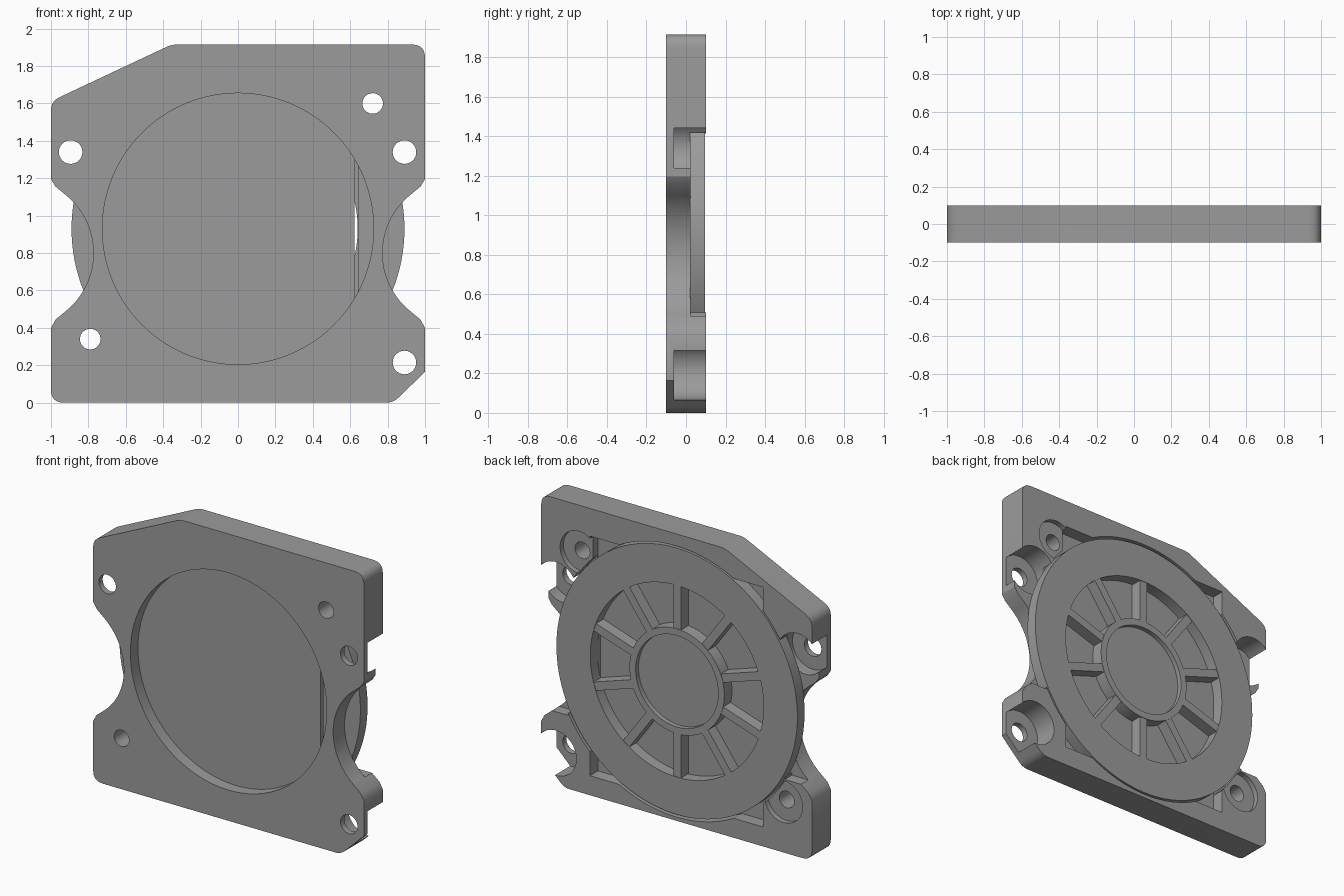
import bpy, bmesh, math
from mathutils import Vector

if "Cube" in bpy.data.objects:
    bpy.data.objects.remove(bpy.data.objects["Cube"])

CZ = 0.93  # height of the disc centre
grey = bpy.data.materials.new("grey")
grey.diffuse_color = (0.33, 0.33, 0.33, 1)
grey.use_nodes = True
grey.node_tree.nodes["Principled BSDF"].inputs["Base Color"].default_value = grey.diffuse_color


def finish(name, bm):
    bmesh.ops.recalc_face_normals(bm, faces=bm.faces)
    me = bpy.data.meshes.new(name)
    bm.to_mesh(me)
    bm.free()
    me.materials.append(grey)
    ob = bpy.data.objects.new(name, me)
    bpy.context.collection.objects.link(ob)
    return ob


def prism(name, pts, y0, y1):
    """Extrude an xz outline along y."""
    bm = bmesh.new()
    a = [bm.verts.new((x, y0, z)) for x, z in pts]
    b = [bm.verts.new((x, y1, z)) for x, z in pts]
    n = len(pts)
    bm.faces.new(a)
    bm.faces.new(b[::-1])
    for i in range(n):
        j = (i + 1) % n
        bm.faces.new((a[i], b[i], b[j], a[j]))
    return finish(name, bm)


def circle(x, z, r, n=48):
    return [(x + r * math.cos(2 * math.pi * i / n),
             z + r * math.sin(2 * math.pi * i / n)) for i in range(n)]


def rect(x0, x1, z0, z1):
    return [(x0, z0), (x1, z0), (x1, z1), (x0, z1)]


def ring(name, ri, ro, y0, y1, n=128):
    bm = bmesh.new()
    loops = [[bm.verts.new((x, y, z)) for x, z in circle(0, CZ, r, n)]
             for r, y in ((ri, y0), (ro, y0), (ro, y1), (ri, y1))]
    for k in range(4):
        p, q = loops[k], loops[(k + 1) % 4]
        for i in range(n):
            j = (i + 1) % n
            bm.faces.new((p[i], p[j], q[j], q[i]))
    return finish(name, bm)


def rounded(prev, p, nxt, d, n=6):
    """Points of a rounded corner at p."""
    p = Vector(p)
    a = p + (Vector(prev) - p).normalized() * d
    b = p + (Vector(nxt) - p).normalized() * d
    return [tuple(a * (1 - t) ** 2 + p * 2 * t * (1 - t) + b * t * t)
            for t in (i / n for i in range(n + 1))]


def smooth(ob):
    bpy.ops.object.select_all(action='DESELECT')
    ob.select_set(True)
    bpy.context.view_layer.objects.active = ob
    bpy.ops.object.shade_smooth_by_angle(angle=math.radians(30))


def cut(ob, pts, y0, y1):
    cutter = prism("cutter", pts, y0, y1)
    mod = ob.modifiers.new("cut", 'BOOLEAN')
    mod.operation = 'DIFFERENCE'
    mod.solver = 'EXACT'
    mod.object = cutter
    bpy.context.view_layer.objects.active = ob
    bpy.ops.object.modifier_apply(modifier=mod.name)
    bpy.data.objects.remove(cutter)


# Plate outline with rounded corners and a scallop in each side
a = math.asin(0.3 / 0.4)
scallop = [(1.0, 0.40), (0.975, 0.445)]
for i in range(33):
    t = -a + 2 * a * i / 32
    scallop.append((1.173 - 0.4 * math.cos(t), 0.8 + 0.4 * math.sin(t)))
scallop += [(0.975, 1.155), (1.0, 1.195)]
outline = rounded((-1, 1), (-1, 0), (0, 0), 0.07)
outline += rounded((0, 0), (0.83, 0), (1, 0.165), 0.04)
outline += [(1, 0.165)] + scallop
outline += rounded((1, 1), (1, 1.915), (0, 1.915), 0.07)
outline += rounded((0, 1.915), (-0.355, 1.915), (-1, 1.612), 0.03)
outline += rounded((-0.355, 1.915), (-1, 1.612), (-1, 1), 0.05)
outline += [(-x, z) for x, z in reversed(scallop)]
plate = prism("plate", outline, -0.1, 0.1)

# Front recess, rear seat for the disc, rear pocket and narrow slot
cut(plate, circle(0, CZ, 0.725, 128), -0.2, -0.02)
cut(plate, circle(0, CZ, 0.905, 128), 0.02, 0.2)
cut(plate, rect(-0.64, 0.64, 0.13, 1.73), 0.015, 0.2)
cut(plate, rect(0.622, 0.641, 0.5, 1.36), -0.05, 0.2)

# Side clearance behind the scallops
for s in (-1, 1):
    x0, x1 = sorted((s * 0.8, s * 1.1))
    cut(plate, rect(x0, x1, 0.49, 1.28), 0.024, 0.2)

# Open counterbores and through holes
for x, z in ((-0.895, 1.34), (0.89, 1.34), (0.89, 0.215)):
    cut(plate, circle(x, z, 0.15), -0.06, 0.2)
    cut(plate, circle(x, z, 0.063, 32), -0.2, 0.2)

# Shallow spot faces and smaller through holes
for x, z in ((0.72, 1.6), (-0.79, 0.34)):
    cut(plate, circle(x, z, 0.14), 0.065, 0.2)
    cut(plate, circle(x, z, 0.055, 32), -0.2, 0.2)
smooth(plate)

# Rear spoked disc
smooth(ring("disc_rim", 0.64, 0.89, 0.02, 0.096))
smooth(ring("hub_ring", 0.305, 0.35, 0.012, 0.096))
smooth(prism("hub_face", circle(0, CZ, 0.31, 96), 0.012, 0.065))
for k in range(10):
    t = math.pi / 2 + k * math.pi / 5
    c, s = math.cos(t), math.sin(t)
    pts = [(r * c - w * s, CZ + r * s + w * c)
           for r, w in ((0.335, -0.028), (0.66, -0.028), (0.66, 0.028), (0.335, 0.028))]
    prism("spoke", pts, 0.012, 0.093)
